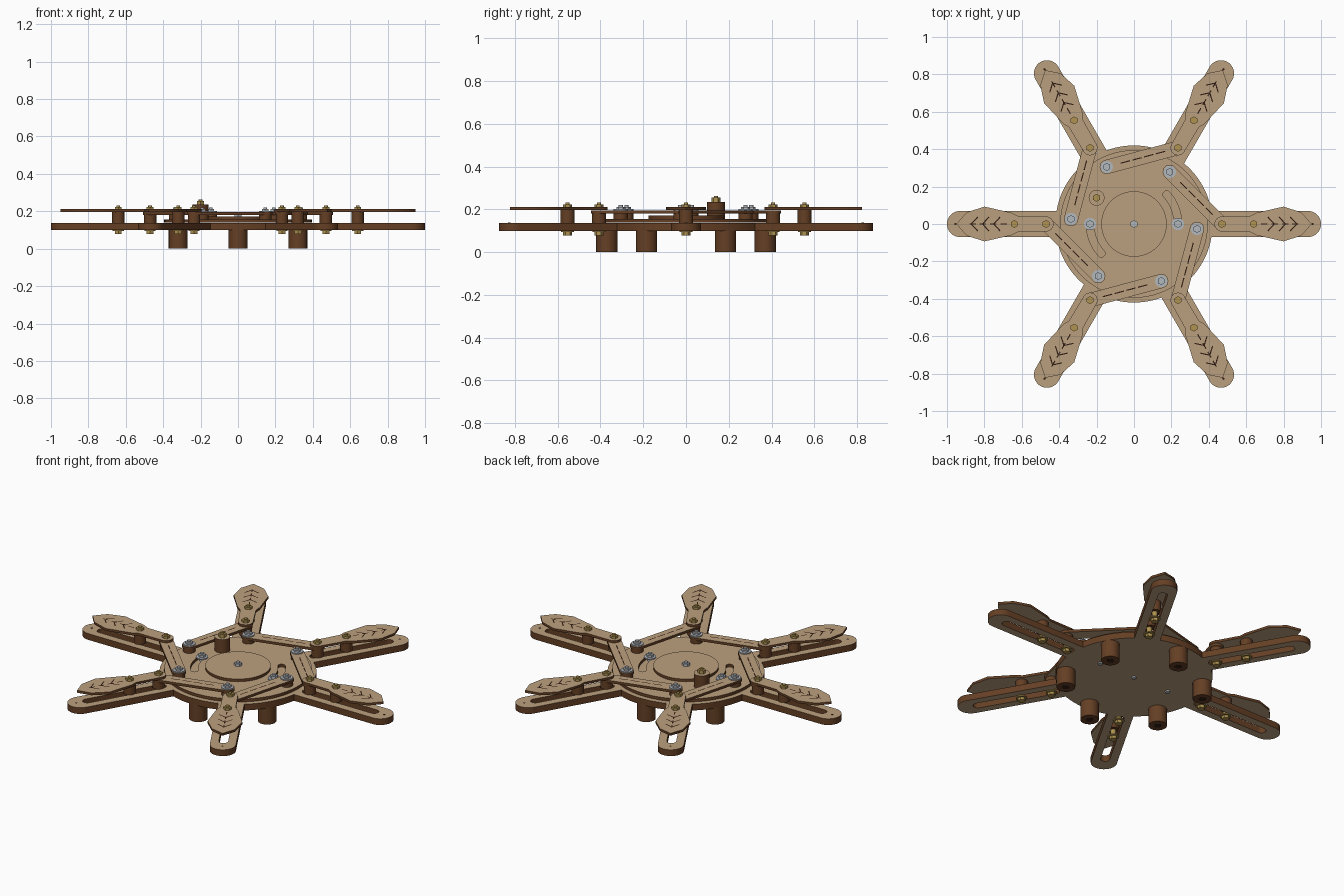
import bpy, bmesh
from math import sin, cos, pi, radians, asin, atan2, hypot
from mathutils import Matrix, Vector

old = bpy.data.objects.get("Cube")
if old:
    bpy.data.objects.remove(old, do_unlink=True)


def material(name, colour):
    m = bpy.data.materials.new(name)
    m.use_nodes = True
    m.diffuse_color = (*colour, 1)
    m.node_tree.nodes["Principled BSDF"].inputs["Base Color"].default_value = (*colour, 1)
    return m


TAN = material("tan wood", (0.50, 0.35, 0.21))
BROWN = material("burnt brown edge", (0.13, 0.05, 0.018))
DARK = material("dark engraving", (0.03, 0.012, 0.006))
GOLD = material("brass", (0.43, 0.29, 0.08))
SILVER = material("steel", (0.45, 0.48, 0.51))
made = []


def finish(name, bm, mats, turn=0):
    # With two materials, the first covers flat faces and the second the cut edges
    bmesh.ops.recalc_face_normals(bm, faces=bm.faces[:])
    bm.normal_update()
    if len(mats) > 1:
        for f in bm.faces:
            f.material_index = 0 if abs(f.normal.z) > 0.5 else 1
    bmesh.ops.rotate(bm, verts=bm.verts[:], matrix=Matrix.Rotation(turn, 3, 'Z'))
    me = bpy.data.meshes.new(name)
    bm.to_mesh(me)
    bm.free()
    for m in mats:
        me.materials.append(m)
    ob = bpy.data.objects.new(name, me)
    bpy.context.collection.objects.link(ob)
    made.append(ob)
    return ob


def plate(name, loops, z0, z1, mats=(TAN, BROWN), turn=0):
    # Flat sheet from an outline and optional hole outlines
    bm = bmesh.new()
    edges = []
    for loop in loops:
        vs = [bm.verts.new((x, y, z0)) for x, y in loop]
        edges += [bm.edges.new((vs[i - 1], vs[i])) for i in range(len(vs))]
    bmesh.ops.triangle_fill(bm, use_beauty=True, edges=edges, normal=(0, 0, 1))
    ext = bmesh.ops.extrude_face_region(bm, geom=bm.faces[:], use_keep_orig=True)
    top = [v for v in ext["geom"] if isinstance(v, bmesh.types.BMVert)]
    bmesh.ops.translate(bm, verts=top, vec=(0, 0, z1 - z0))
    return finish(name, bm, mats, turn)


def cylinder(name, x, y, z0, z1, r, mats, sides=32, turn=0):
    bm = bmesh.new()
    bmesh.ops.create_cone(bm, cap_ends=True, segments=sides, radius1=r, radius2=r, depth=z1 - z0,
                          matrix=Matrix.Translation((x, y, (z0 + z1) / 2)))
    return finish(name, bm, mats, turn)


def arc(cx, cy, r, a0, a1, n):
    return [(cx + r * cos(a0 + (a1 - a0) * i / n), cy + r * sin(a0 + (a1 - a0) * i / n))
            for i in range(n + 1)]


def circle(r, n=72):
    return arc(0, 0, r, 0, 2 * pi * (n - 1) / n, n - 1)


def capsule(p, q, r):
    a = atan2(q[1] - p[1], q[0] - p[0])
    return arc(*q, r, a - pi / 2, a + pi / 2, 12) + arc(*p, r, a + pi / 2, a + pi * 1.5, 12)


def curved_slot(r, a0, a1, w):
    inner, outer = arc(0, 0, r - w, a1, a0, 16), arc(0, 0, r + w, a0, a1, 16)
    end = arc(r * cos(a1), r * sin(a1), w, a1, a1 + pi, 8)[1:-1]
    start = arc(r * cos(a0), r * sin(a0), w, a0 + pi, a0 + 2 * pi, 8)[1:-1]
    return outer + end + inner + start


def engraving(name, segments, z, turn):
    # Thin dark strokes lying on a surface
    bm = bmesh.new()
    for p, q in segments:
        p, q = Vector(p), Vector(q)
        d = (q - p).normalized() * 0.003
        n = Vector((-d.y, d.x))
        bm.faces.new([bm.verts.new((v.x, v.y, z)) for v in (p - n, q - n, q + n, p + n)])
    return finish(name, bm, (DARK,), turn)


def bolt(name, x, y, z, mat, turn=0, washer=False, height=0.02):
    if washer:
        cylinder(name + "_washer", x, y, z, z + 0.006, 0.033, (SILVER,), 24, turn)
    cylinder(name + "_head", x, y, z, z + height, 0.021, (mat,), 6, turn)
    cylinder(name + "_tip", x, y, z + height, z + height + 0.008, 0.01, (mat,), 12, turn)


# Base plate: disc with six slotted arms
ARM, DISC, TIP = 0.07, 0.42, 0.93
spread = asin(ARM / DISC)
outline, holes = [], []
for k in range(6):
    rot = Matrix.Rotation(k * pi / 3, 2)
    arm = arc(TIP, 0, ARM, -pi / 2, pi / 2, 20) + arc(0, 0, DISC, spread, pi / 3 - spread, 12)
    outline += [tuple(rot @ Vector(p)) for p in arm]
    holes.append([tuple(rot @ Vector(p)) for p in capsule((0.45, 0), (0.89, 0), 0.025)])
plate("base_plate", [outline] + holes, 0.10, 0.137)

# Rotor with two curved slots, and its centre disc
plate("rotor", [circle(0.395), curved_slot(0.235, 0, radians(42), 0.02),
                curved_slot(0.235, pi, pi + radians(42), 0.02)], 0.139, 0.156)
plate("centre_disc", [circle(0.175)], 0.156, 0.172)
bolt("centre_bolt", 0, 0, 0.172, SILVER, height=0.015)
cylinder("centre_nut", 0, 0, 0.092, 0.10, 0.014, (SILVER,), 6)

# Stop bolts in the curved slots
for side, x in (("left", 0.235), ("right", -0.235)):
    cylinder(side + "_stop_pin", x, 0, 0.137, 0.157, 0.014, (SILVER,), 16)
    bolt(side + "_stop_bolt", x, 0, 0.156, SILVER, washer=True)
    cylinder(side + "_stop_nut", x, 0, 0.092, 0.10, 0.014, (SILVER,), 6)

# Turning knob
cylinder("knob", -0.2, 0.14, 0.156, 0.235, 0.042, (TAN, BROWN))
bolt("knob_bolt", -0.2, 0.14, 0.235, GOLD)

PIVOT, SLIDER = 0.47, 0.64
pin = (0.338 * cos(radians(55.5)), 0.338 * sin(radians(55.5)))
half_leaf = [(0.62, 0.042), (0.655, 0.06), (0.80, 0.093), (0.895, 0.062)]
leaf = (arc(PIVOT, 0, 0.04, pi / 2, pi * 1.5, 14) + [(x, -y) for x, y in half_leaf]
        + [(0.95, 0)] + half_leaf[::-1])
veins = [((0.68 + 0.055 * i, 0), (0.715 + 0.055 * i, 0)) for i in range(4)]
veins += [((x, 0), (x - 0.035, s * 0.038)) for x in (0.75, 0.81, 0.87) for s in (1, -1)]


def along(t):
    return (PIVOT + (pin[0] - PIVOT) * t, pin[1] * t)


for k in range(6):
    a, n = k * pi / 3, f"_{k + 1}"
    # Sliding leaf with engraved veins
    plate("leaf" + n, [leaf], 0.197, 0.211, turn=a)
    engraving("leaf_veins" + n, veins, 0.2118, a)
    cylinder("arm_tip_hole" + n, 0.955, 0, 0.137, 0.138, 0.006, (DARK,), 12, a)

    # Link from leaf pivot to rotor pin
    plate("link" + n, [capsule((PIVOT, 0), pin, 0.038)], 0.181, 0.196, turn=a)
    dashes = [(along(0.18 + 0.165 * i), along(0.31 + 0.165 * i)) for i in range(4)]
    engraving("link_engraving" + n, dashes, 0.1968, a)
    cylinder("link_spacer" + n, *pin, 0.156, 0.181, 0.033, (BROWN,), 24, a)
    bolt("link_bolt" + n, *pin, 0.196, SILVER, a, washer=True, height=0.016)

    # Bolts, spacers and nuts in the arm slot
    for part, x, top in (("pivot", PIVOT, 0.181), ("slider", SLIDER, 0.197)):
        cylinder(part + "_spacer" + n, x, 0, 0.137, top, 0.033, (BROWN,), 24, a)
        bolt(part + "_bolt" + n, x, 0, 0.211, GOLD, a, height=0.013)
        cylinder(part + "_shank" + n, x, 0, 0.09, 0.138, 0.014, (GOLD,), 16, a)
        cylinder(part + "_washer" + n, x, 0, 0.094, 0.10, 0.03, (GOLD,), 24, a)
        cylinder(part + "_nut" + n, x, 0, 0.078, 0.094, 0.021, (GOLD,), 6, a)

    # Foot under the disc, between two arms
    b = a + pi / 6
    cylinder("foot" + n, 0.37, 0, 0.001, 0.10, 0.05, (BROWN,), 32, b)
    cylinder("foot_socket" + n, 0.37, 0, 0, 0.002, 0.02, (DARK,), 16, b)

# Smooth rounded sides, keep hard edges
bpy.ops.object.select_all(action='DESELECT')
for ob in made:
    ob.select_set(True)
bpy.context.view_layer.objects.active = made[0]
bpy.ops.object.shade_smooth_by_angle(angle=radians(32))
